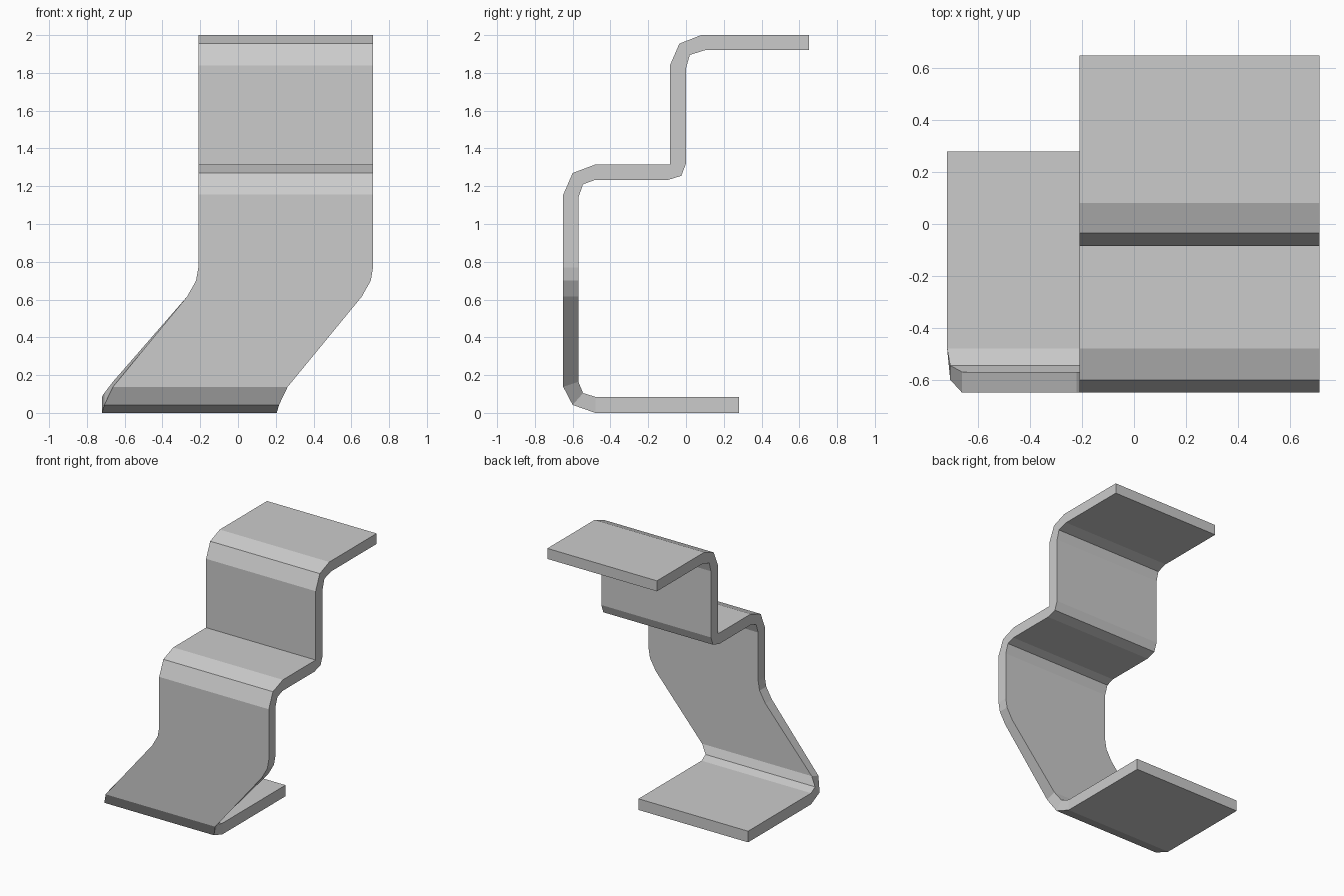
import bpy
import bmesh

cube = bpy.data.objects.get("Cube")
if cube:
    bpy.data.objects.remove(cube, do_unlink=True)

RIGHT, LEFT = -0.21, 0.715

# Bent strip sections: outer (y, z), inner (y, z), sideways shift
sections = [
    # Top plate and its bend
    ((0.65, 2.0), (0.65, 1.92), 0),
    ((0.08, 2.0), (0.10, 1.92), 0),
    ((-0.035, 1.955), (0.02, 1.895), 0),
    ((-0.085, 1.84), (0.0, 1.825), 0),
    # Riser and inside corner
    ((-0.085, 1.315), (0.0, 1.32), 0),
    ((-0.085, 1.315), (-0.025, 1.255), 0),
    ((-0.085, 1.315), (-0.10, 1.232), 0),
    # Middle tread and its bend
    ((-0.48, 1.315), (-0.485, 1.232), 0),
    ((-0.60, 1.27), (-0.545, 1.21), 0),
    ((-0.65, 1.155), (-0.57, 1.14), 0),
    # Slanting lower panel
    ((-0.65, 0.77), (-0.57, 0.77), 0),
    ((-0.65, 0.70), (-0.57, 0.70), -0.012),
    ((-0.65, 0.615), (-0.57, 0.615), -0.06),
    ((-0.65, 0.138), (-0.57, 0.165), -0.452),
    # Foot bend and plate
    ((-0.60, 0.042), (-0.545, 0.105), -0.498),
    ((-0.48, 0.0), (-0.48, 0.085), -0.51),
    ((0.28, 0.0), (0.28, 0.085), -0.51),
]

bm = bmesh.new()
rings = []
for outer, inner, shift in sections:
    corners = ((RIGHT, outer), (LEFT, outer), (LEFT, inner), (RIGHT, inner))
    rings.append([bm.verts.new((x + shift, y, z)) for x, (y, z) in corners])

# Skin between neighbouring sections, then close both ends
for a, b in zip(rings, rings[1:]):
    for i in range(4):
        j = (i + 1) % 4
        bm.faces.new((a[i], a[j], b[j], b[i]))
bm.faces.new(rings[0])
bm.faces.new(rings[-1])
bmesh.ops.remove_doubles(bm, verts=bm.verts[:], dist=0.0005)
bmesh.ops.recalc_face_normals(bm, faces=bm.faces[:])

mesh = bpy.data.meshes.new("bent_bracket")
bm.to_mesh(mesh)
bm.free()
bracket = bpy.data.objects.new("bent_bracket", mesh)
bpy.context.collection.objects.link(bracket)

# Plain grey sheet material
grey = bpy.data.materials.new("light_grey")
grey.use_nodes = True
color = (0.6, 0.6, 0.6, 1)
grey.diffuse_color = color
grey.node_tree.nodes["Principled BSDF"].inputs["Base Color"].default_value = color
mesh.materials.append(grey)
